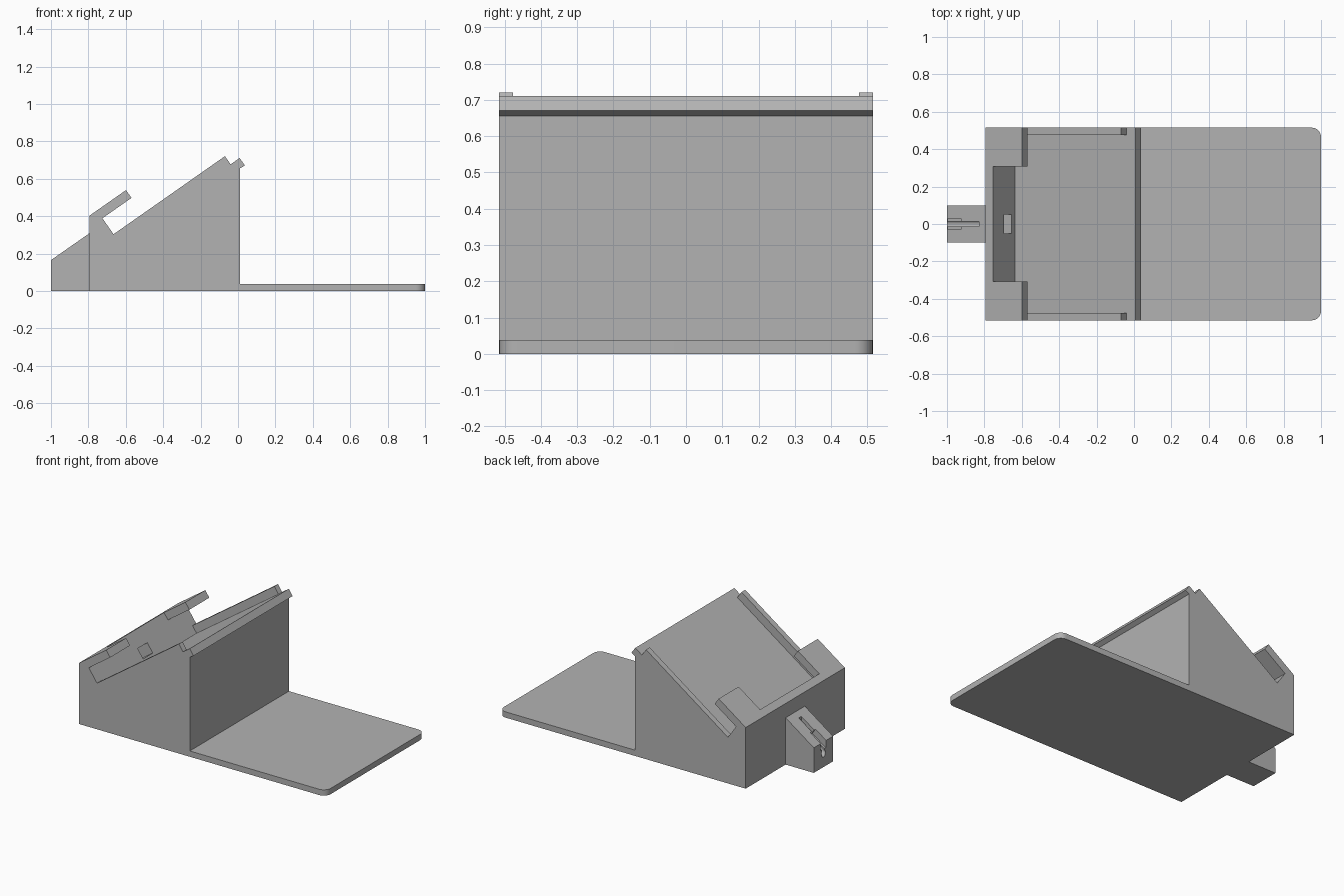
import bpy, bmesh, math
from mathutils import Vector

cube = bpy.data.objects.get("Cube")
if cube:
    bpy.data.objects.remove(cube, do_unlink=True)

grey = bpy.data.materials.new("Plain grey")
grey.use_nodes = True
COLOUR = (0.45, 0.45, 0.45, 1)
grey.diffuse_color = COLOUR
grey.node_tree.nodes["Principled BSDF"].inputs["Base Color"].default_value = COLOUR

HALF = 0.515           # half the width of the stand
TILT = math.radians(35)
C, S = math.cos(TILT), math.sin(TILT)


def on_slope(s, h):
    """Side-view point: s up the slope, h away from the resting surface."""
    return (-0.635 + s * C - h * S, 0.26 + s * S + h * C)


def prism(name, profile, y0, y1):
    """Extrude an (x, z) profile between two y positions."""
    bm = bmesh.new()
    face = bm.faces.new([bm.verts.new((x, y0, z)) for x, z in profile])
    ext = bmesh.ops.extrude_face_region(bm, geom=[face])
    moved = [v for v in ext["geom"] if isinstance(v, bmesh.types.BMVert)]
    bmesh.ops.translate(bm, verts=moved, vec=Vector((0, y1 - y0, 0)))
    bmesh.ops.recalc_face_normals(bm, faces=bm.faces)
    mesh = bpy.data.meshes.new(name)
    bm.to_mesh(mesh)
    bm.free()
    mesh.materials.append(grey)
    ob = bpy.data.objects.new(name, mesh)
    bpy.context.collection.objects.link(ob)
    return ob


def slope_box(name, s0, s1, h0, h1, y0, y1):
    corners = [(s0, h0), (s1, h0), (s1, h1), (s0, h1)]
    return prism(name, [on_slope(s, h) for s, h in corners], y0, y1)


def cut(ob, cutters):
    for cutter in cutters:
        mod = ob.modifiers.new("cut", 'BOOLEAN')
        mod.operation, mod.solver, mod.object = 'DIFFERENCE', 'EXACT', cutter
    bpy.context.view_layer.update()
    done = ob.evaluated_get(bpy.context.evaluated_depsgraph_get())
    mesh = bpy.data.meshes.new_from_object(done)
    ob.modifiers.clear()
    ob.data = mesh


# Wedge body with the tilted resting surface, bottom wall and top lip
body = prism("wedge_body", [
    (-0.795, 0), (-0.795, 0.402), on_slope(0, 0.208), on_slope(0, 0),
    on_slope(0.786, 0), on_slope(0.786, -0.049), (0.01, 0.655), (0.01, 0)],
    -HALF, HALF)

# Cable block on the low end
block = prism("cable_block", [
    (-1, 0), (-1, 0.165), (-0.795, 0.308), (-0.795, 0)], -0.1, 0.1)

# Side rails and corner hooks, mirrored
for side, name in ((-1, "right"), (1, "left")):
    slope_box(name + "_rail", 0, 0.727, 0, 0.053, side * 0.477, side * HALF)
    slope_box(name + "_hook", 0, 0.19, 0.157, 0.208, side * 0.308, side * HALF)

# Base plate with rounded free corners
plate = prism("base_plate", [(0.01, 0), (1, 0), (1, 0.038), (0.01, 0.038)],
              -HALF, HALF)
bm = bmesh.new()
bm.from_mesh(plate.data)
corners = [e for e in bm.edges
           if all(v.co.x > 0.9 for v in e.verts)
           and abs(e.verts[0].co.z - e.verts[1].co.z) > 0.01]
bmesh.ops.bevel(bm, geom=corners, offset=0.05, segments=8, profile=0.5,
                affect='EDGES')
bm.to_mesh(plate.data)
bm.free()

# Cable passage: square socket, round channel, open slot and plug pocket
socket = slope_box("socket_cutter", -0.17, 0.05, 0.035, 0.105, -0.05, 0.05)
slot = prism("slot_cutter", [
    (-1.05, 0.06), (-1.05, 0.4), (-0.83, 0.4), (-0.83, 0.21)], -0.013, 0.013)
pocket = slope_box("pocket_cutter", -0.38, -0.26, 0.09, 0.25, -0.028, 0.028)
bpy.ops.mesh.primitive_cylinder_add(vertices=24, radius=0.02, depth=0.4)
channel = bpy.context.object
channel.name = "channel_cutter"
x, z = on_slope(-0.32, 0.07)
channel.location = (x, 0, z)
channel.rotation_euler = (0, math.pi / 2 - TILT, 0)
channel.data.materials.append(grey)

cutters = [socket, slot, pocket, channel]
cut(body, [socket, channel])
cut(block, cutters)
for cutter in cutters:
    bpy.data.objects.remove(cutter, do_unlink=True)

# Smooth only the rounded surfaces
bpy.ops.object.select_all(action='DESELECT')
for ob in (plate, block):
    ob.select_set(True)
bpy.context.view_layer.objects.active = plate
bpy.ops.object.shade_smooth_by_angle(angle=math.radians(30))
